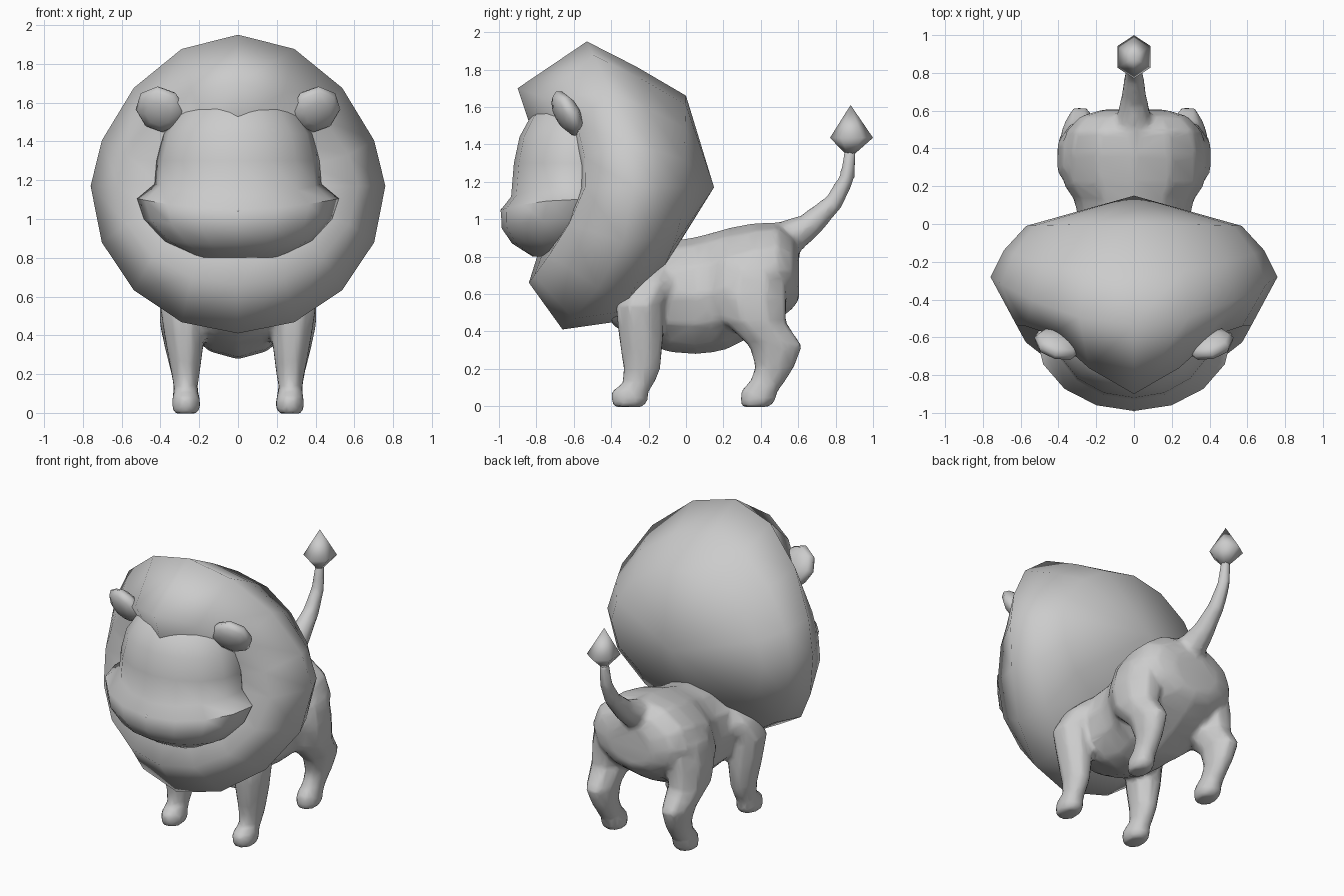
import bpy, bmesh, math
from mathutils import Matrix, Vector

if "Cube" in bpy.data.objects:
    bpy.data.objects.remove(bpy.data.objects["Cube"])

grey = bpy.data.materials.new("stone_grey")
grey.diffuse_color = (0.6, 0.6, 0.6, 1)
grey.use_nodes = True
grey.node_tree.nodes["Principled BSDF"].inputs["Base Color"].default_value = grey.diffuse_color


def finish(name, bm, angle=50):
    bmesh.ops.recalc_face_normals(bm, faces=bm.faces)
    me = bpy.data.meshes.new(name)
    bm.to_mesh(me)
    bm.free()
    me.shade_smooth()
    me.set_sharp_from_angle(angle=math.radians(angle))
    me.materials.append(grey)
    ob = bpy.data.objects.new(name, me)
    bpy.context.collection.objects.link(ob)
    return ob


def loft(name, rings, angle=50):
    """Skin closed rings of points; a ring of one point makes a tip."""
    bm = bmesh.new()
    vs = [[bm.verts.new(p) for p in r] for r in rings]
    for a, b in zip(vs, vs[1:]):
        n = max(len(a), len(b))
        for i in range(n):
            j = (i + 1) % n
            if len(a) == 1:
                bm.faces.new((a[0], b[i], b[j]))
            elif len(b) == 1:
                bm.faces.new((a[i], a[j], b[0]))
            else:
                bm.faces.new((a[i], a[j], b[j], b[i]))
    for r in (vs[0], vs[-1]):
        if len(r) > 2:
            bm.faces.new(r)
    return finish(name, bm, angle)


def circle(n, phase=0.0):
    return [(math.cos(phase + math.tau * i / n), math.sin(phase + math.tau * i / n))
            for i in range(n)]


# Mane: each ring is bent through its top, side and bottom points
def mane_ring(top, side, bottom, p=2, q=2):
    pts = []
    for t, s in circle(16):
        end = top if t > 0 else bottom
        y = side[1] + (end[0] - side[1]) * abs(t) ** (p if t > 0 else q)
        z = side[2] + (end[1] - side[2]) * abs(t) ** (1.25 if t > 0 else 1)
        pts.append((side[0] * s, y, z))
    return pts


loft("mane", [
    mane_ring((-0.84, 1.52), (0.40, -0.56, 1.17), (-0.79, 0.82), 6),
    mane_ring((-0.90, 1.70), (0.62, -0.54, 1.17), (-0.84, 0.66), 6, 1.3),
    mane_ring((-0.53, 1.95), (0.76, -0.28, 1.17), (-0.66, 0.41)),
    mane_ring((-0.265, 1.815), (0.69, -0.14, 1.17), (-0.38, 0.45)),
    mane_ring((0.0, 1.66), (0.57, -0.01, 1.17), (-0.13, 0.72)),
    [(0, 0.15, 1.17)],
], 85)

# Face and muzzle: height, half width, front depth, lift of the corners, centre
levels = [(1.62, 0.20, -0.74, 0, -0.57), (1.55, 0.31, -0.83, 0, -0.57),
          (1.44, 0.385, -0.89, 0, -0.57), (1.30, 0.42, -0.92, 0, -0.57),
          (1.12, 0.43, -0.935, 0.06, -0.57), (1.05, 0.52, -0.99, 0.055, -0.59),
          (0.95, 0.485, -0.985, 0.05, -0.63), (0.87, 0.38, -0.93, 0.015, -0.68),
          (0.80, 0.21, -0.82, 0, -0.72)]
face = [[(rx * c, cy + s * ((cy - front) if s < 0 else 0.16), z + lift * c * c)
         for c, s in circle(16)] for z, rx, front, lift, cy in levels]
for ring in face:
    for i, (x, y, z) in enumerate(ring):
        ring[i] = (x, -abs(y - 0) if y < 0 else y, z)
loft("face_and_muzzle", face, 50)

# Small nose tip
bm = bmesh.new()
bmesh.ops.create_uvsphere(bm, u_segments=6, v_segments=4, radius=0.015,
                          matrix=Matrix.Translation((0, -0.978, 1.045)))
finish("nose", bm, 80)

# Ears
for sx, side in ((1, "right"), (-1, "left")):
    bm = bmesh.new()
    m = (Matrix.Translation((sx * 0.40, -0.635, 1.565))
         @ Matrix.Rotation(sx * math.radians(15), 4, 'Z')
         @ Matrix.Rotation(math.radians(28), 4, 'X')
         @ Matrix.Diagonal((0.132, 0.062, 0.133, 1))
         @ Matrix.Rotation(math.radians(90), 4, 'X'))
    bmesh.ops.create_uvsphere(bm, u_segments=8, v_segments=6, radius=1, matrix=m)
    finish("ear_" + side, bm, 85)

# Torso: y, centre height, half width, half height
body = [loft("body", [[(rx * c, y, zc + rz * s) for c, s in circle(12, math.pi / 2)]
                      for y, zc, rx, rz in (
    (-0.40, 0.53, 0.16, 0.09), (-0.30, 0.58, 0.27, 0.21), (-0.10, 0.585, 0.30, 0.295),
    (0.05, 0.59, 0.30, 0.315), (0.13, 0.605, 0.32, 0.32), (0.21, 0.625, 0.375, 0.325),
    (0.37, 0.68, 0.385, 0.30), (0.49, 0.72, 0.36, 0.265), (0.57, 0.72, 0.29, 0.20),
    (0.605, 0.70, 0.17, 0.13))])]

# Legs: height, centre x, centre y, half width, half depth
front_leg = [(-0.004, 0.268, -0.31, 0.06, 0.085), (0.03, 0.268, -0.30, 0.08, 0.105),
             (0.08, 0.268, -0.30, 0.075, 0.105), (0.12, 0.27, -0.255, 0.063, 0.09),
             (0.20, 0.27, -0.235, 0.077, 0.105), (0.36, 0.275, -0.24, 0.105, 0.125),
             (0.54, 0.285, -0.25, 0.125, 0.135), (0.66, 0.25, -0.20, 0.11, 0.14),
             (0.75, 0.20, -0.17, 0.06, 0.08)]
hind_leg = [(-0.004, 0.268, 0.37, 0.06, 0.08), (0.03, 0.268, 0.385, 0.08, 0.10),
            (0.08, 0.268, 0.39, 0.075, 0.105), (0.13, 0.27, 0.435, 0.065, 0.10),
            (0.21, 0.275, 0.475, 0.075, 0.11), (0.32, 0.285, 0.48, 0.095, 0.15),
            (0.45, 0.29, 0.37, 0.12, 0.175), (0.58, 0.28, 0.35, 0.135, 0.20),
            (0.74, 0.26, 0.36, 0.125, 0.18), (0.86, 0.20, 0.38, 0.08, 0.11)]
for name, rows in (("front_leg", front_leg), ("hind_leg", hind_leg)):
    for sx in (1, -1):
        body.append(loft(name, [[(sx * (x + rx * c), y + ry * s, z)
                                 for c, s in circle(8, math.pi / 8)]
                                for z, x, y, rx, ry in rows]))

# Tail: rings square to a path in the middle plane
path = [(0.44, 0.86, 0.11), (0.54, 0.895, 0.10), (0.66, 0.965, 0.072),
        (0.79, 1.09, 0.052), (0.86, 1.22, 0.042), (0.88, 1.37, 0.034)]
rings = []
for i, (y, z, r) in enumerate(path):
    a, b = path[max(i - 1, 0)], path[min(i + 1, len(path) - 1)]
    d = Vector((0, b[0] - a[0], b[1] - a[1])).normalized()
    n = Vector((0, -d.z, d.y))
    rings.append([Vector((r * c, y, z)) + n * r * s for c, s in circle(8)])
body.append(loft("tail", rings))

# Fuse torso, legs and tail into one softly blended skin
bpy.ops.object.select_all(action='DESELECT')
for ob in body:
    ob.select_set(True)
bpy.context.view_layer.objects.active = body[0]
bpy.ops.object.join()
skin = body[0]
rm = skin.modifiers.new("fuse", 'REMESH')
rm.mode, rm.voxel_size, rm.use_smooth_shade = 'VOXEL', 0.018, True
sm = skin.modifiers.new("soften", 'SMOOTH')
sm.factor, sm.iterations = 0.5, 6
dc = skin.modifiers.new("simplify", 'DECIMATE')
dc.ratio = 0.15

# Tail tuft
loft("tail_tuft", [[(0, 0.88, 1.61)],
                   [(0.10 * c, 0.885 + 0.115 * s, 1.435)
                    for c, s in circle(6, math.pi / 2)],
                   [(0, 0.875, 1.325)]], 85)
